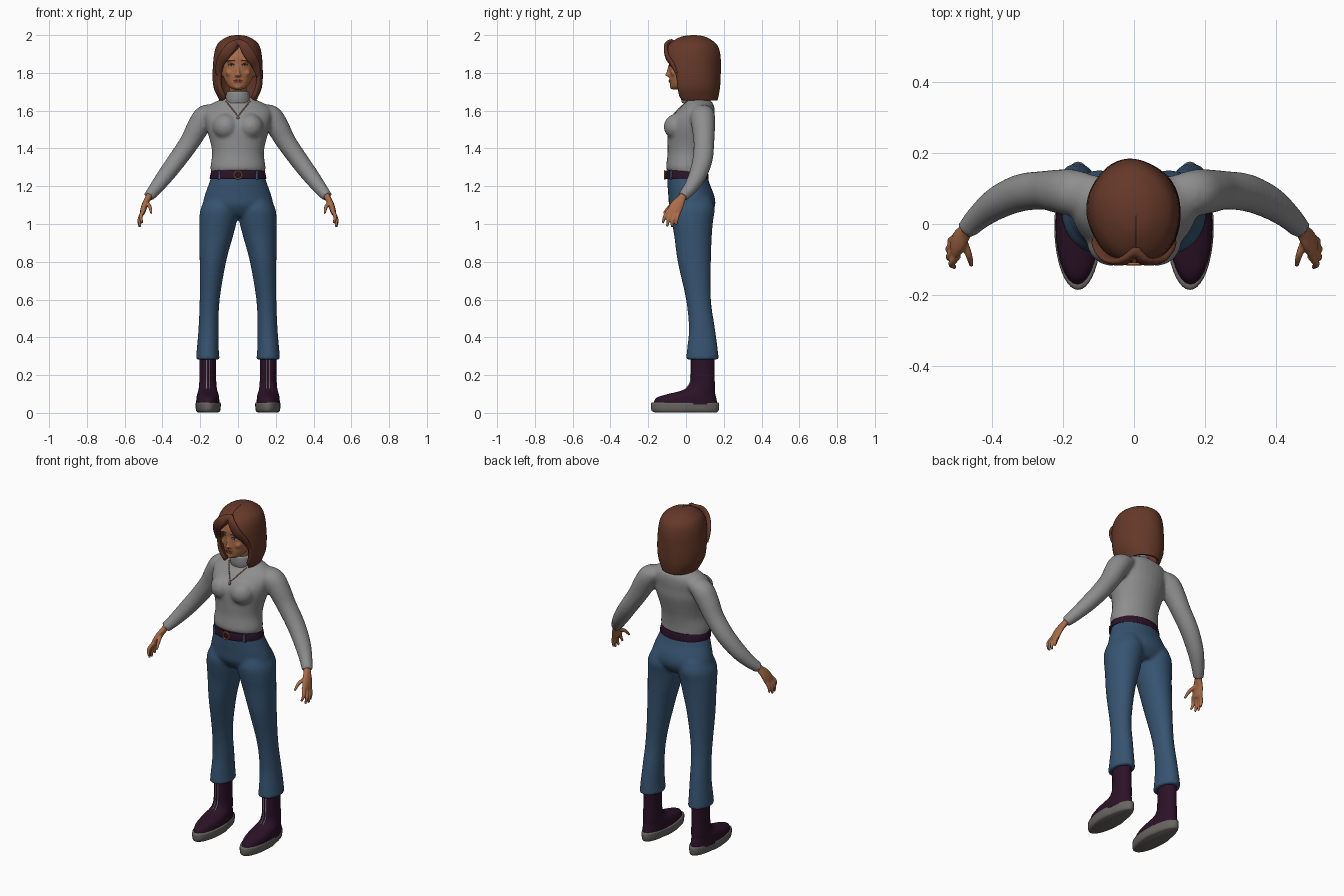
import bpy, bmesh, math
from mathutils import Vector, Matrix
from mathutils.bvhtree import BVHTree

if "Cube" in bpy.data.objects:
    bpy.data.objects.remove(bpy.data.objects["Cube"])


def material(name, *rgb):
    m = bpy.data.materials.new(name)
    m.use_nodes = True
    m.diffuse_color = (*rgb, 1)
    m.node_tree.nodes["Principled BSDF"].inputs["Base Color"].default_value = (*rgb, 1)
    return m


SKIN = material("warm skin", .40, .15, .065)
HAIR = material("auburn hair", .13, .04, .022)
KNIT = material("grey knit", .27, .27, .27)
DENIM = material("blue denim", .037, .088, .165)
LEATHER = material("plum leather", .024, .006, .02)
RUBBER = material("grey rubber", .14, .13, .12)
LACE = material("pale lace", .6, .6, .62)
GOLD = material("copper gold", .45, .14, .04)
LIP = material("rose lip", .30, .075, .045)
DARK = material("dark eye", .03, .022, .025)


def spline(rows, steps):
    """Catmull-Rom interpolation through rows of numbers."""
    rows = [Vector(r) for r in rows]
    out = []
    for i in range(len(rows) - 1):
        a, b = rows[max(i - 1, 0)], rows[i]
        c, d = rows[i + 1], rows[min(i + 2, len(rows) - 1)]
        for k in range(steps):
            t = k / steps
            out.append(b + (c - a) * (t / 2) + (a * 2 - b * 5 + c * 4 - d) * (t * t / 2)
                       + (b * 3 - a - c * 3 + d) * (t ** 3 / 2))
    return out + [rows[-1]]


def loft(bm, rows, level=True, n=28, steps=4, heel=1):
    """Skin ellipses (x, y, z, r1, r2): level rings, or rings square to the path."""
    pts = spline(rows, steps)
    rings = []
    for i, p in enumerate(pts):
        c = Vector(p[:3])
        u, v = Vector((1, 0, 0)), Vector((0, 1, 0))
        if not level:
            t = Vector((pts[min(i + 1, len(pts) - 1)] - pts[max(i - 1, 0)])[:3]).normalized()
            u = (v - t * v.dot(t)).normalized()
            v = t.cross(u)
        ring = []
        for k in range(n):
            a = math.tau * k / n
            w = p[3] * (heel if math.sin(a) > .3 else 1)
            ring.append(bm.verts.new(c + u * math.cos(a) * w + v * math.sin(a) * p[4]))
        rings.append(ring)
    for r, s in zip(rings, rings[1:]):
        for k in range(n):
            bm.faces.new((r[k], r[(k + 1) % n], s[(k + 1) % n], s[k]))
    bm.faces.new(rings[0])
    bm.faces.new(rings[-1])


def blob(bm, centre, size):
    bmesh.ops.create_uvsphere(bm, u_segments=16, v_segments=10, radius=1,
                              matrix=Matrix.LocRotScale(centre, None, Vector(size)))


def finish(name, bm, mat, mirror=False, voxel=0, smooth=0):
    bmesh.ops.recalc_face_normals(bm, faces=bm.faces)
    for f in bm.faces:
        f.smooth = True
    me = bpy.data.meshes.new(name)
    bm.to_mesh(me)
    me.materials.append(mat)
    ob = bpy.data.objects.new(name, me)
    bpy.context.collection.objects.link(ob)
    if mirror:
        ob.modifiers.new("mirror", 'MIRROR').use_mirror_merge = False
    if voxel:
        r = ob.modifiers.new("fuse", 'REMESH')
        r.mode, r.voxel_size, r.use_smooth_shade = 'VOXEL', voxel, True
    if smooth:
        s = ob.modifiers.new("soften", 'SMOOTH')
        s.factor, s.iterations = .5, smooth
    if not voxel:
        bpy.ops.object.select_all(action='DESELECT')
        bpy.context.view_layer.objects.active = ob
        ob.select_set(True)
        bpy.ops.object.shade_smooth_by_angle(angle=math.radians(45))
    return ob


def surface(ob):
    """Return a function giving the front surface y at (x, z)."""
    tree = BVHTree.FromObject(ob, bpy.context.evaluated_depsgraph_get())

    def hit(x, z):
        p = tree.ray_cast(Vector((x, -1, z)), Vector((0, 1, 0)))[0]
        return p.y if p else 0
    return hit


# Sweater: torso, bust and arms fused into one skin
bm = bmesh.new()
loft(bm, [(0, .005, 1.262, .138, .108), (0, .002, 1.30, .146, .108), (0, .01, 1.37, .137, .108),
          (0, .017, 1.43, .146, .115), (0, .025, 1.50, .166, .123), (0, .032, 1.55, .175, .118),
          (0, .052, 1.60, .178, .1), (0, .065, 1.635, .145, .08), (0, .06, 1.66, .09, .062),
          (0, .045, 1.68, .06, .055)])
for v in bm.verts:
    if v.co.z < 1.29:
        v.co.z += .02 - .2 * (v.co.y + .1)
for s in (1, -1):
    blob(bm, (s * .065, -.045, 1.515), (.07, .074, .07))
    loft(bm, [(s * .11, .08, 1.60, .055, .035), (s * .17, .088, 1.572, .065, .06),
              (s * .21, .092, 1.515, .062, .06), (s * .255, .095, 1.435, .055, .053),
              (s * .32, .088, 1.342, .053, .049), (s * .385, .06, 1.255, .047, .044),
              (s * .435, .022, 1.19, .037, .036), (s * .472, -.016, 1.145, .029, .029)], level=False)
sweater = finish("sweater", bm, KNIT, voxel=.009, smooth=5)

# Rolled collar
bm = bmesh.new()
loft(bm, [(0, .045, 1.64, .066, .066), (0, .04, 1.66, .066, .066), (0, .035, 1.685, .062, .062),
          (0, .033, 1.70, .058, .058), (0, .033, 1.703, .05, .05)])
finish("collar", bm, KNIT)

# Trousers: hips and two legs fused
bm = bmesh.new()
loft(bm, [(0, .005, 1.275, .134, .105), (0, .012, 1.22, .152, .111), (0, .028, 1.15, .177, .122),
          (0, .033, 1.10, .186, .122), (0, .035, 1.06, .17, .1), (0, .035, 1.04, .11, .08)])
for s in (1, -1):
    loft(bm, [(s * .09, .035, 1.14, .08, .10), (s * .098, .034, 1.08, .1, .118),
              (s * .105, .033, 1.02, .1, .111), (s * .115, .037, .94, .09, .1),
              (s * .133, .044, .8, .07, .088), (s * .15, .066, .6, .053, .066),
              (s * .156, .084, .45, .053, .069), (s * .16, .087, .34, .058, .081),
              (s * .16, .086, .282, .063, .087)])
finish("trousers", bm, DENIM, voxel=.009, smooth=4)

# Belt with loops and round buckle
bm = bmesh.new()
loft(bm, [(0, .005, 1.238, .147, .112), (0, .005, 1.243, .15, .115),
          (0, .004, 1.278, .142, .112), (0, .004, 1.283, .138, .108)], steps=2, n=48)
belt = finish("belt", bm, LEATHER)
belt_y = surface(belt)
bm = bmesh.new()
for x in (-.1, .1):
    bmesh.ops.create_cube(bm, size=1, matrix=Matrix.LocRotScale(
        (x, belt_y(x, 1.26) - .001, 1.26), None, Vector((.012, .012, .05))))
finish("belt_loops", bm, DENIM)
bpy.ops.mesh.primitive_torus_add(major_radius=.021, minor_radius=.004, major_segments=28, minor_segments=8,
                                 location=(0, belt_y(0, 1.26) - .003, 1.26), rotation=(math.pi / 2, 0, 0))
buckle = bpy.context.object
buckle.name = "buckle"
buckle.data.materials.append(GOLD)
bpy.ops.object.shade_smooth()

# Boots and soles
bm = bmesh.new()
loft(bm, [(.16, .088, .31, .045, .063), (.16, .088, .2, .044, .063), (.16, .085, .15, .046, .068),
          (.16, .068, .12, .05, .086), (.16, .03, .1, .056, .125), (.16, .002, .08, .06, .158),
          (.16, -.004, .045, .062, .17)])
boots = finish("boots", bm, LEATHER, mirror=True)
bm = bmesh.new()
loft(bm, [(.158, -.002, .003, .055, .165), (.158, -.005, .012, .064, .178), (.158, -.005, .04, .067, .181),
          (.158, -.005, .053, .066, .179), (.158, -.005, .056, .06, .17)], n=40, steps=2, heel=.92)
finish("soles", bm, RUBBER, mirror=True)

# Lace strips following the boot front
boot_y = surface(boots)
bm = bmesh.new()
for x in (.152, .168):
    loft(bm, [(x, boot_y(x, z), z, .0025, .004) for z in (.13, .16, .2, .24, .285)], n=8)
finish("laces", bm, LACE, mirror=True)

# Hands: palm, four fingers and thumb
bm = bmesh.new()
loft(bm, [(.462, -.005, 1.165, .02, .018), (.474, -.02, 1.14, .022, .017), (.492, -.044, 1.105, .034, .016),
          (.503, -.062, 1.07, .037, .015), (.506, -.066, 1.055, .033, .012)], level=False)
for base, knuckle, tip in (((.498, -.09, 1.075), (.515, -.112, 1.04), (.506, -.122, 1.005)),
                           ((.504, -.072, 1.065), (.522, -.092, 1.025), (.517, -.1, .986)),
                           ((.506, -.055, 1.06), (.523, -.07, 1.02), (.52, -.075, .982)),
                           ((.504, -.038, 1.065), (.518, -.048, 1.03), (.517, -.052, .995)),
                           ((.482, -.045, 1.11), (.466, -.088, 1.09), (.459, -.118, 1.055))):
    loft(bm, [(*base, .011, .011), (*knuckle, .010, .010), (*tip, .006, .006)], level=False, n=12)
finish("hands", bm, SKIN, mirror=True, voxel=.0045, smooth=2)

# Head and neck with nose, cheeks and ears
bm = bmesh.new()
loft(bm, [(0, -.048, 1.712, .022, .022), (0, -.036, 1.725, .046, .045), (0, -.014, 1.755, .068, .072),
          (0, .004, 1.79, .081, .093), (0, .012, 1.84, .09, .102), (0, .018, 1.89, .091, .108),
          (0, .025, 1.94, .075, .09), (0, .03, 1.965, .04, .05)])
loft(bm, [(0, .04, 1.65, .048, .048), (0, .03, 1.72, .046, .05), (0, .02, 1.78, .05, .06)])
loft(bm, [(0, -.078, 1.777, .012, .012), (0, -.09, 1.787, .017, .021), (0, -.089, 1.80, .011, .017),
          (0, -.085, 1.825, .008, .013), (0, -.078, 1.85, .007, .012)], n=14)
blob(bm, (0, -.072, 1.757), (.026, .018, .014))
blob(bm, (0, -.07, 1.726), (.02, .016, .014))
for s in (1, -1):
    blob(bm, (s * .042, -.062, 1.80), (.024, .02, .02))
    blob(bm, (s * .036, -.075, 1.866), (.03, .016, .01))
    blob(bm, (s * .088, .02, 1.81), (.012, .02, .032))
head = finish("head", bm, SKIN, voxel=.0055, smooth=4)

# Thin painted face plates
face_y = surface(head)


def plates(name, mat, spots):
    b = bmesh.new()
    for x, z, w, h in spots:
        loft(b, [(x + w * t, face_y(x + w * t, z), z - h * abs(t) * .6, .0035, h * (1.05 - t * t))
                 for t in (-1, -.5, 0, .5, 1)], level=False, n=10)
    return finish(name, b, mat)


plates("eye_whites", LACE, [(s * .035, 1.841, .014, .005) for s in (1, -1)])
plates("brows", HAIR, [(s * .037, 1.866, .022, .0035) for s in (1, -1)])
plates("lashes", DARK, [(s * .035, 1.847, .017, .0028) for s in (1, -1)])
plates("lips", LIP, [(0, 1.761, .022, .0045), (0, 1.753, .018, .0045)])
bm = bmesh.new()
for s in (1, -1):
    blob(bm, (s * .034, face_y(s * .034, 1.841) - .002, 1.841), (.0055, .004, .0055))
finish("irises", DARK and bm, DARK)

# Bob hair: level arcs left open around the face
bm = bmesh.new()
rows = spline([(.04, 2.0, .012, .012, 0), (.038, 1.992, .055, .062, 0), (.036, 1.965, .098, .112, 0),
               (.033, 1.935, .117, .138, .012), (.032, 1.89, .127, .149, .055),
               (.033, 1.84, .131, .15, .095), (.035, 1.78, .133, .148, .108),
               (.038, 1.72, .127, .142, .104), (.045, 1.675, .108, .128, .085),
               (.05, 1.655, .098, .118, .08)], 3)
N = 48
grid = []
for cy, z, rx, ry, gap in rows:
    g = math.asin(min(max(gap, 0) / rx, .95))
    ring = []
    for k in range(N + 1):
        a = g + (math.tau - 2 * g) * k / N
        wave = 1 + .012 * math.sin(5 * a + 9 * z) * min(1, (2 - z) * 10)
        ring.append(bm.verts.new((.006 * math.cos(a) + rx * wave * math.sin(a),
                                  cy - ry * wave * math.cos(a), z)))
    grid.append(ring)
for r, s in zip(grid, grid[1:]):
    for k in range(N):
        bm.faces.new((r[k], r[k + 1], s[k + 1], s[k]))
bm.faces.new(grid[0][:-1])
hair = finish("bob_hair", bm, HAIR)
shell = hair.modifiers.new("thickness", 'SOLIDIFY')
shell.thickness, shell.offset = .02, -1

# Fringe locks sweeping away from the parting
bm = bmesh.new()
for s, drop in ((-1, 0), (1, .012)):
    loft(bm, [(.006, -.07, 1.972, .012, .008), (s * .03, -.104, 1.945, .012, .026),
              (s * .066, -.1, 1.90 - drop, .011, .03), (s * .095, -.068, 1.85 - drop, .011, .024),
              (s * .108, -.04, 1.79 - drop, .008, .012)], level=False, n=16)
finish("fringe", bm, HAIR, voxel=.005, smooth=3)

# Beaded necklace with pendant
knit_y = surface(sweater)
bm = bmesh.new()
for s in (1, -1):
    for k in range(13):
        t = k / 12
        x, z = s * .064 * (1 - t), 1.65 - .08 * t
        blob(bm, (x, knit_y(x, z) - .001, z), (.0032, .004, .0042))
finish("necklace", bm, GOLD)
bm = bmesh.new()
blob(bm, (0, knit_y(0, 1.562) - .002, 1.562), (.008, .005, .009))
finish("pendant", bm, RUBBER)
